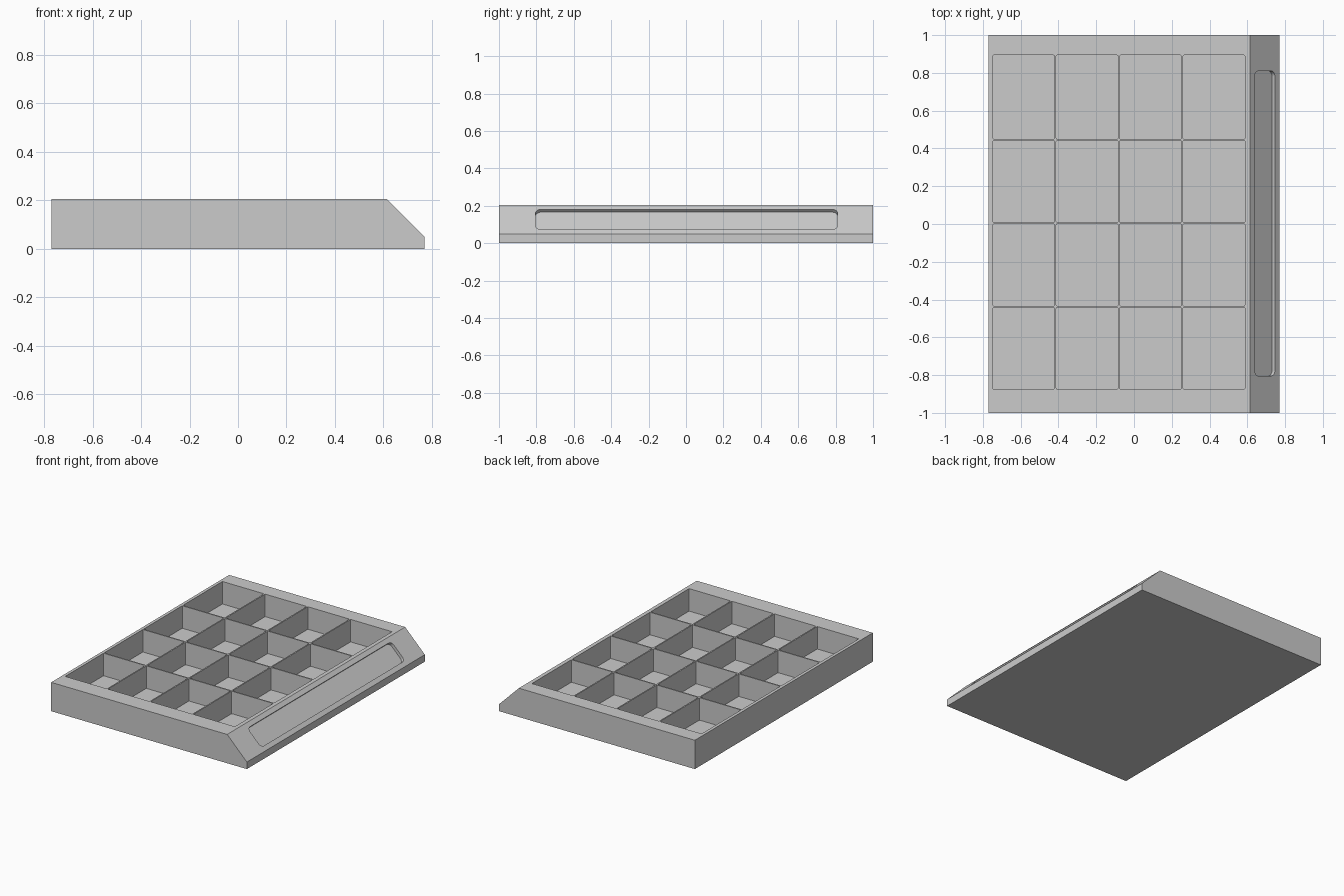
import bpy, bmesh, math
from mathutils import Vector

if "Cube" in bpy.data.objects:
    bpy.data.objects.remove(bpy.data.objects["Cube"])


def prism(name, loops):
    """Extruded solids: loops is a list of (outline points, extrusion vector)."""
    bm = bmesh.new()
    for pts, vec in loops:
        face = bm.faces.new([bm.verts.new(p) for p in pts])
        ext = bmesh.ops.extrude_face_region(bm, geom=[face], use_keep_orig=True)
        moved = [g for g in ext["geom"] if isinstance(g, bmesh.types.BMVert)]
        bmesh.ops.translate(bm, vec=vec, verts=moved)
    bmesh.ops.recalc_face_normals(bm, faces=bm.faces)
    mesh = bpy.data.meshes.new(name)
    bm.to_mesh(mesh)
    bm.free()
    obj = bpy.data.objects.new(name, mesh)
    bpy.context.collection.objects.link(obj)
    return obj


def rounded(cu, cv, w, h, r, steps):
    """Points of a rounded rectangle centred on (cu, cv)."""
    pts = []
    for k, (su, sv) in enumerate([(1, 1), (-1, 1), (-1, -1), (1, -1)]):
        for i in range(steps + 1):
            a = math.pi / 2 * (k + i / steps)
            pts.append((cu + su * (w / 2 - r) + r * math.cos(a),
                        cv + sv * (h / 2 - r) + r * math.sin(a)))
    return pts


def cut(target, cutter):
    cutter.hide_render = True
    mod = target.modifiers.new("cut", 'BOOLEAN')
    mod.operation, mod.solver, mod.object = 'DIFFERENCE', 'EXACT', cutter
    bpy.context.view_layer.objects.active = target
    bpy.ops.object.modifier_apply(modifier=mod.name)
    bpy.data.objects.remove(cutter, do_unlink=True)


# Tray body with a sloped front lip
TOP = 0.205
profile = [(-0.77, 0), (0.77, 0), (0.77, 0.05), (0.615, TOP), (-0.77, TOP)]
tray = prism("tray", [([(x, -1, z) for x, z in profile], Vector((0, 2, 0)))])

# Grid of compartments
FLOOR, GAP = 0.045, 0.009
x_lines = [-0.7525 + i * 0.336 for i in range(5)]
y_lines = [-0.878, -0.438, 0.004, 0.446, 0.898]
boxes = []
for x0, x1 in zip(x_lines, x_lines[1:]):
    for y0, y1 in zip(y_lines, y_lines[1:]):
        outline = rounded((x0 + x1) / 2, (y0 + y1) / 2,
                          x1 - x0 - GAP, y1 - y0 - GAP, 0.005, 2)
        boxes.append(([(x, y, FLOOR) for x, y in outline], Vector((0, 0, 0.3))))
cut(tray, prism("compartment_cutter", boxes))

# Shallow label recess in the slope
up = Vector((-1, 0, 1)).normalized()
out = Vector((1, 0, 1)).normalized()
centre = Vector((0.6925, 0.003, 0.1275)) - out * 0.022
outline = [centre + Vector((0, 1, 0)) * u + up * v
           for u, v in rounded(0, 0, 1.615, 0.152, 0.03, 8)]
cut(tray, prism("recess_cutter", [(outline, out * 0.1)]))

# Smooth only the small rounded corners
bpy.ops.object.select_all(action='DESELECT')
tray.select_set(True)
bpy.context.view_layer.objects.active = tray
bpy.ops.object.shade_smooth_by_angle(angle=math.radians(20))
